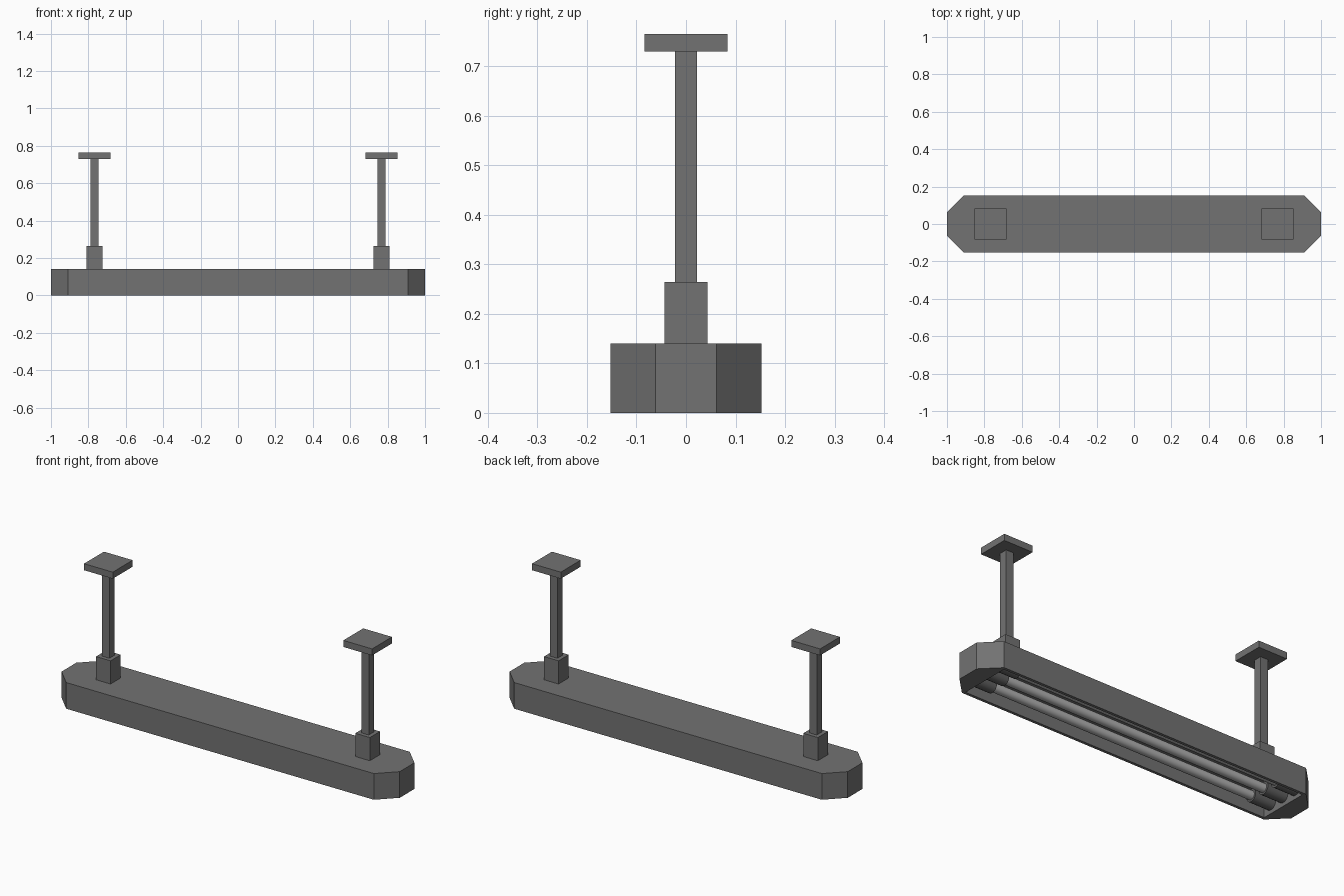
import bpy, bmesh, math

if "Cube" in bpy.data.objects:
    bpy.data.objects.remove(bpy.data.objects["Cube"])


def material(name, v):
    m = bpy.data.materials.new(name)
    m.diffuse_color = (v, v, v, 1)
    m.use_nodes = True
    m.node_tree.nodes["Principled BSDF"].inputs["Base Color"].default_value = m.diffuse_color
    return m


DARK = material("dark_metal", 0.17)
SOCKET = material("socket_grey", 0.12)
LIGHT = material("tube_white", 0.45)


def box(name, x, y, z0, z1, hx, hy, mat=DARK):
    bpy.ops.mesh.primitive_cube_add(size=1, location=(x, y, (z0 + z1) / 2))
    ob = bpy.context.object
    ob.name = name
    ob.scale = (2 * hx, 2 * hy, z1 - z0)
    bpy.ops.object.transform_apply(location=False, rotation=False, scale=True)
    ob.data.materials.append(mat)
    return ob


def rod_x(name, x0, x1, y, z, r, mat):
    bpy.ops.mesh.primitive_cylinder_add(
        vertices=20, radius=r, depth=abs(x1 - x0),
        location=((x0 + x1) / 2, y, z), rotation=(0, math.pi / 2, 0))
    ob = bpy.context.object
    ob.name = name
    ob.data.materials.append(mat)
    bpy.ops.object.shade_smooth_by_angle(angle=math.radians(40))
    return ob


# Housing: long block with chamfered ends
outline = [(0.91, -0.152), (1, -0.062), (1, 0.062), (0.91, 0.152),
           (-0.91, 0.152), (-1, 0.062), (-1, -0.062), (-0.91, -0.152)]
bm = bmesh.new()
base = bm.faces.new([bm.verts.new((x, y, 0)) for x, y in outline])
top = bmesh.ops.extrude_face_region(bm, geom=[base])["geom"]
bmesh.ops.translate(bm, vec=(0, 0, 0.14),
                    verts=[g for g in top if isinstance(g, bmesh.types.BMVert)])
bmesh.ops.recalc_face_normals(bm, faces=bm.faces)
mesh = bpy.data.meshes.new("housing")
bm.to_mesh(mesh)
bm.free()
housing = bpy.data.objects.new("housing", mesh)
bpy.context.collection.objects.link(housing)
mesh.materials.append(DARK)

# Open recess on the underside
cutter = box("recess_cutter", 0, 0, -0.1, 0.115, 0.9, 0.137)
cutter.hide_render = True
mod = housing.modifiers.new("recess", 'BOOLEAN')
mod.operation = 'DIFFERENCE'
mod.solver = 'EXACT'
mod.object = cutter
bpy.context.view_layer.objects.active = housing
bpy.ops.object.modifier_apply(modifier=mod.name)
bpy.data.objects.remove(cutter)

# Lamp tubes with a socket at each end
for i, y in enumerate((-0.088, 0, 0.088)):
    rod_x(f"lamp_tube_{i}", -0.79, 0.79, y, 0.052, 0.023, LIGHT)
    for s, side in ((-1, "left"), (1, "right")):
        rod_x(f"lamp_socket_{side}_{i}", s * 0.78, s * 0.902, y, 0.052, 0.033, SOCKET)

# Ceiling hangers: collar, stem and ceiling plate
for s, side in ((-1, "left"), (1, "right")):
    x = s * 0.767
    box(f"hanger_collar_{side}", x, 0, 0.138, 0.264, 0.043, 0.043)
    box(f"hanger_stem_{side}", x, 0, 0.26, 0.735, 0.022, 0.022)
    box(f"ceiling_plate_{side}", x, 0, 0.73, 0.765, 0.085, 0.084)
